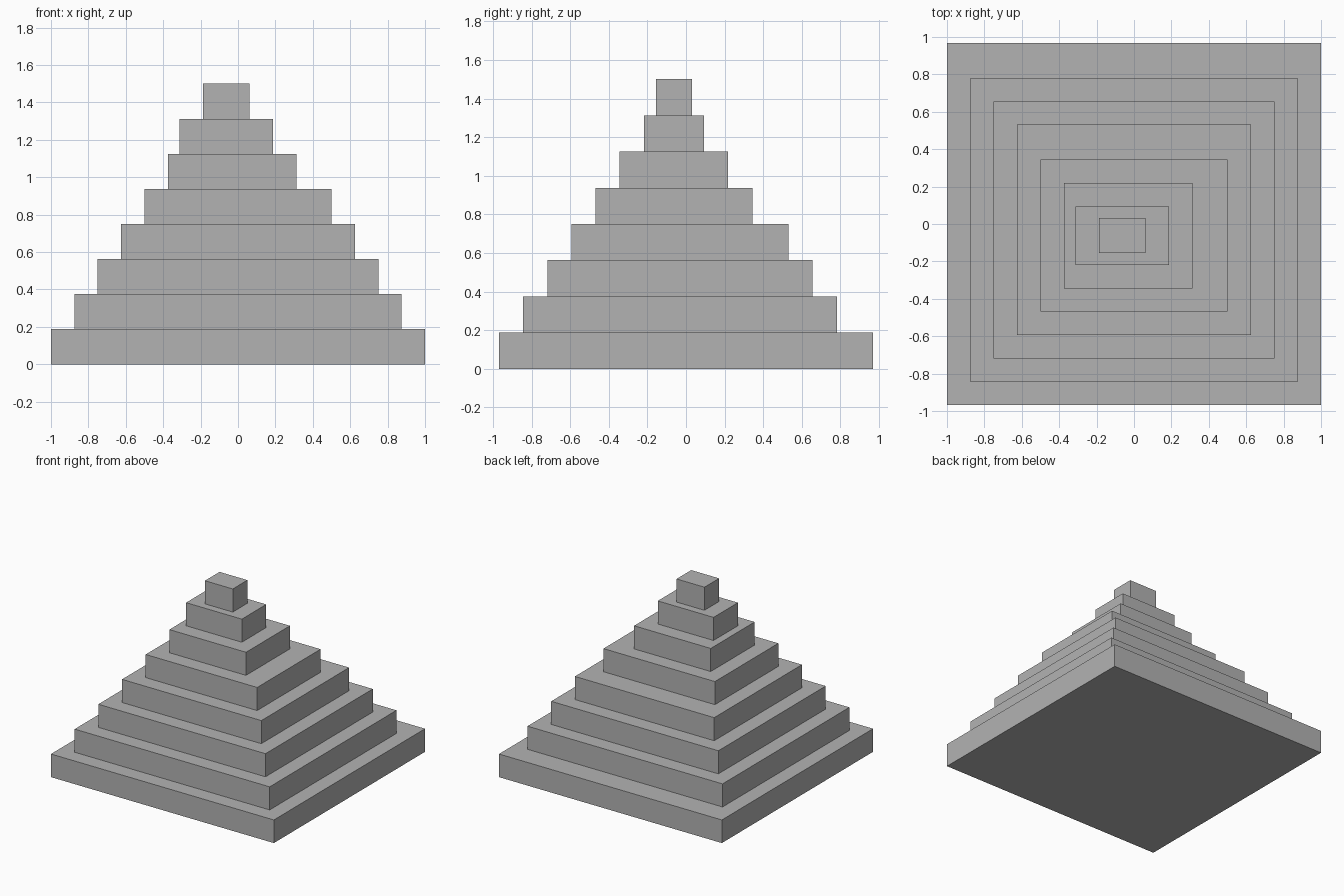
import bpy

cube = bpy.data.objects.get("Cube")
if cube:
    bpy.data.objects.remove(cube, do_unlink=True)

# Plain grey stone
stone = bpy.data.materials.new("grey_stone")
stone.use_nodes = True
colour = (0.45, 0.45, 0.45, 1)
stone.diffuse_color = colour
stone.node_tree.nodes["Principled BSDF"].inputs["Base Color"].default_value = colour

STEP = 0.1875  # height of every tier
UNIT = 1 / 32  # footprint unit

# Footprint of each tier from the ground up, in units: left, right, front, back
TIERS = [
    (-32, 32, -31, 31),
    (-28, 28, -27, 25),
    (-24, 24, -23, 21),
    (-20, 20, -19, 17),
    (-16, 16, -15, 11),
    (-12, 10, -11, 7),
    (-10, 6, -7, 3),
    (-6, 2, -5, 1),
]


def add_tier(level, x0, x1, y0, y1):
    centre = ((x0 + x1) / 2 * UNIT, (y0 + y1) / 2 * UNIT, (level + 0.5) * STEP)
    bpy.ops.mesh.primitive_cube_add(size=1, location=centre)
    tier = bpy.context.object
    tier.name = f"pyramid_tier_{level + 1}"
    tier.scale = ((x1 - x0) * UNIT, (y1 - y0) * UNIT, STEP)
    tier.data.materials.append(stone)
    bpy.ops.object.transform_apply(location=False, rotation=False, scale=True)


# Stepped pyramid
for level, footprint in enumerate(TIERS):
    add_tier(level, *footprint)
